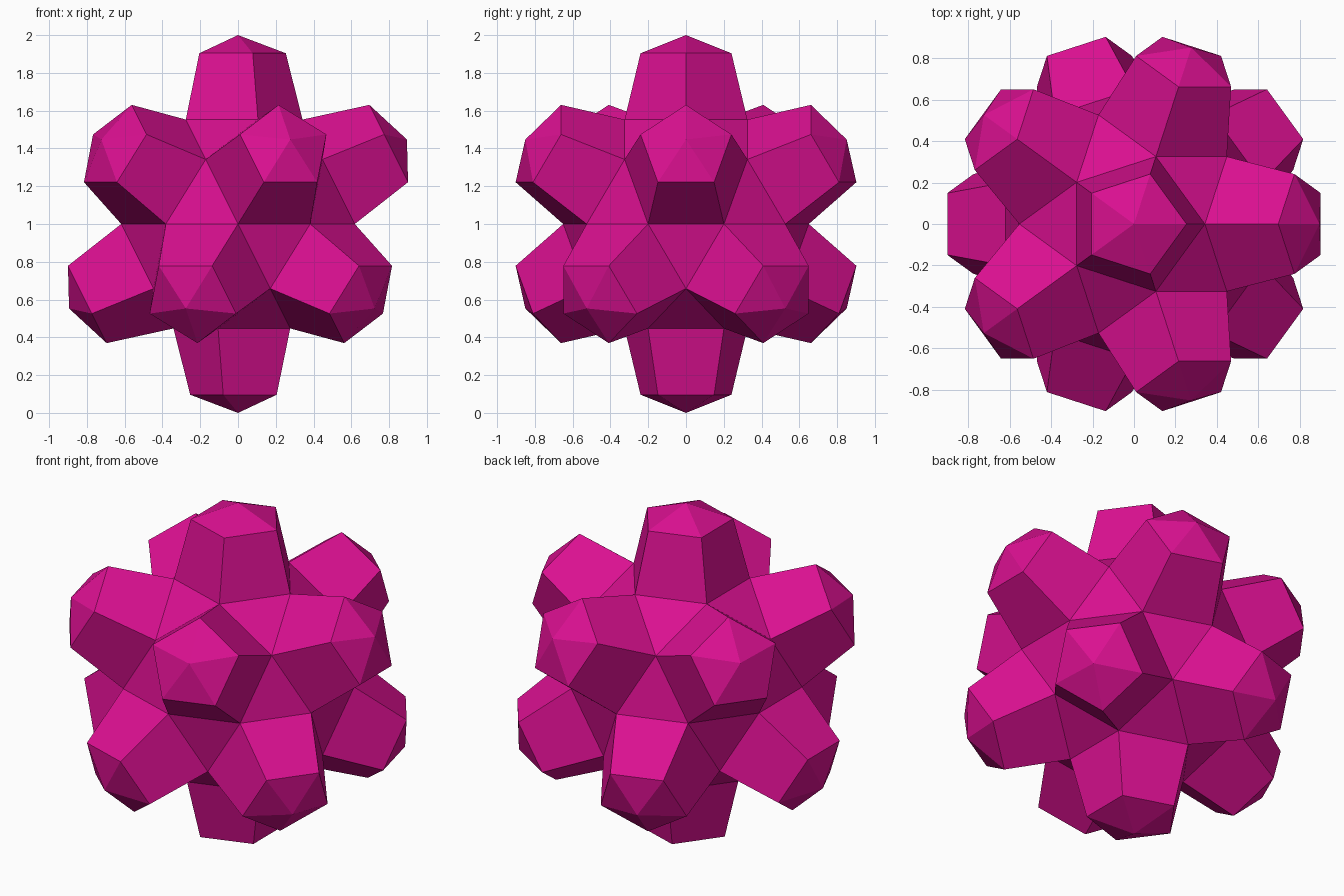
import bpy, bmesh
from math import radians, sqrt, cos, sin, pi
from mathutils import Vector

if "Cube" in bpy.data.objects:
    bpy.data.objects.remove(bpy.data.objects["Cube"])

CORE_R = 0.65             # vertex radius of the core
RING_D, RING_R = 0.904, 0.253   # knob rim: distance from centre, radius
PHI = (1 + sqrt(5)) / 2

# Twelve knob directions (top, bottom, two rings of five)
axes = [Vector((0, 0, 1)), Vector((0, 0, -1))]
for i in range(5):
    a = radians(72 * i)
    v = Vector((2 * cos(a), 2 * sin(a), 1)) / sqrt(5)
    axes += [v, -v]

# Core: 12 pentagons and 20 triangles, corners midway between neighbouring knobs
bm = bmesh.new()
for i, a in enumerate(axes):
    for b in axes[:i]:
        if a.dot(b) > 0.4:
            bm.verts.new((a + b).normalized() * CORE_R)
bmesh.ops.convex_hull(bm, input=bm.verts[:])
bmesh.ops.dissolve_limit(bm, angle_limit=radians(2), verts=bm.verts[:], edges=bm.edges[:])
bmesh.ops.recalc_face_normals(bm, faces=bm.faces[:])

# Knobs: push each pentagon out with a taper, then raise it to a low point
caps = [f for f in bm.faces if len(f.verts) == 5]
face_r = CORE_R / sqrt(1 + PHI * PHI)
bmesh.ops.inset_individual(bm, faces=caps, thickness=(face_r - RING_R) * cos(pi / 5),
                           depth=RING_D - face_r * PHI, use_even_offset=True)
caps = [f for f in bm.faces if len(f.verts) == 5]
for f in caps:
    n = f.calc_center_median().normalized()
    tip = bmesh.ops.poke(bm, faces=[f])["verts"][0]
    tip.co = n

mesh = bpy.data.meshes.new("knobbed_ball")
bm.to_mesh(mesh)
bm.free()
ball = bpy.data.objects.new("knobbed_ball", mesh)
ball.location.z = 1
bpy.context.collection.objects.link(ball)

mat = bpy.data.materials.new("magenta")
mat.diffuse_color = (0.7, 0.005, 0.28, 1)
mat.use_nodes = True
mat.node_tree.nodes["Principled BSDF"].inputs["Base Color"].default_value = mat.diffuse_color
mesh.materials.append(mat)
